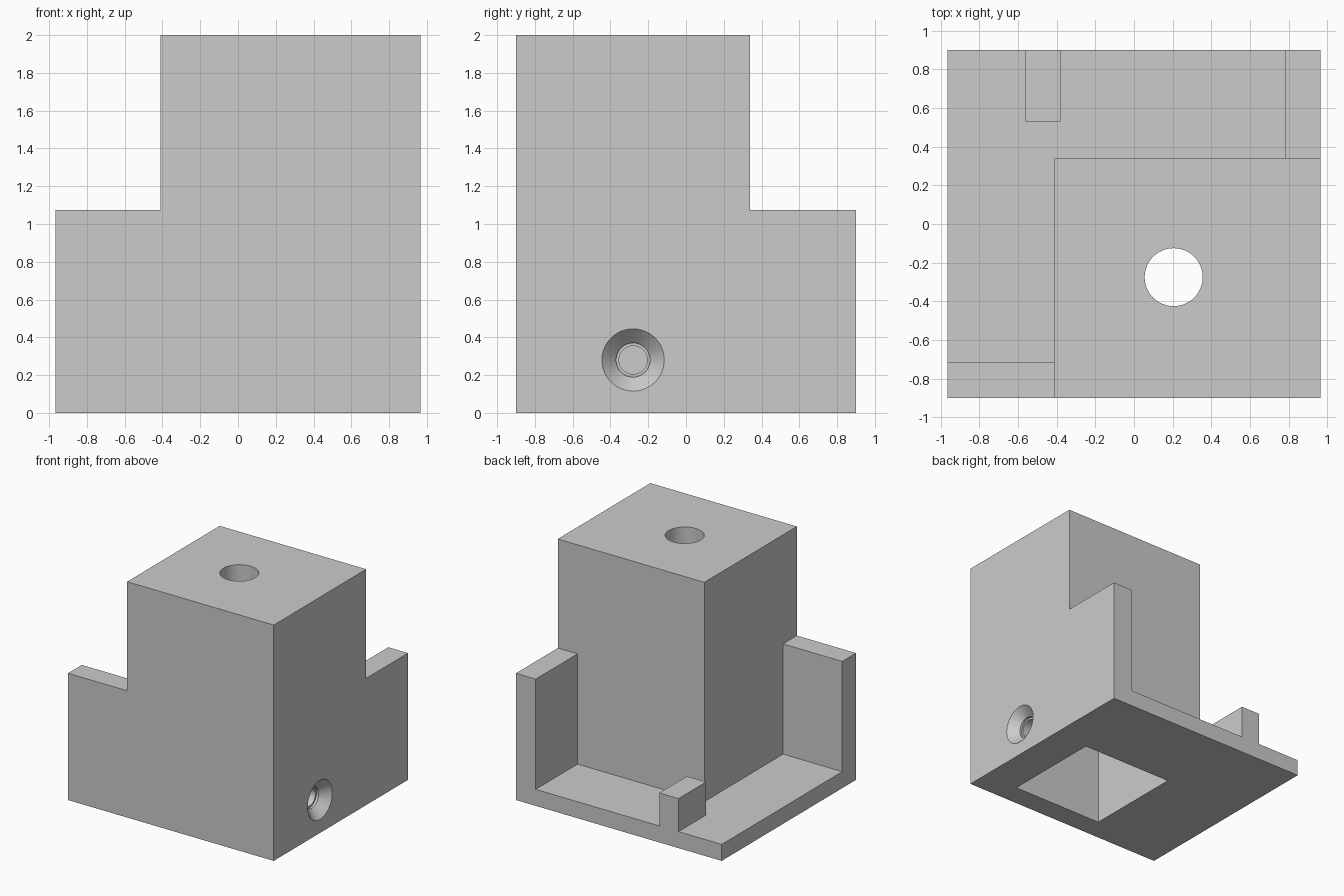
import bpy, bmesh, math
from mathutils import Matrix

if "Cube" in bpy.data.objects:
    bpy.data.objects.remove(bpy.data.objects["Cube"], do_unlink=True)

grey = bpy.data.materials.new("mid grey")
grey.use_nodes = True
tone = (0.6, 0.6, 0.6, 1)
grey.diffuse_color = tone
grey.node_tree.nodes["Principled BSDF"].inputs["Base Color"].default_value = tone


def make(name, bm):
    mesh = bpy.data.meshes.new(name)
    bm.to_mesh(mesh)
    bm.free()
    mesh.materials.append(grey)
    obj = bpy.data.objects.new(name, mesh)
    bpy.context.collection.objects.link(obj)
    return obj


def box(name, x0, x1, y0, y1, z0, z1):
    bm = bmesh.new()
    size = Matrix.Diagonal((x1 - x0, y1 - y0, z1 - z0, 1))
    centre = Matrix.Translation(((x0 + x1) / 2, (y0 + y1) / 2, (z0 + z1) / 2))
    bmesh.ops.create_cube(bm, size=1, matrix=centre @ size)
    return make(name, bm)


def lathe(name, profile, matrix, sides=48):
    """Closed solid from (radius, height) rings, placed by matrix."""
    bm = bmesh.new()
    rings = [[bm.verts.new((r * math.cos(2 * math.pi * i / sides),
                            r * math.sin(2 * math.pi * i / sides), h))
              for i in range(sides)] for r, h in profile]
    for low, high in zip(rings, rings[1:]):
        for i in range(sides):
            j = (i + 1) % sides
            bm.faces.new((low[i], low[j], high[j], high[i]))
    bm.faces.new(rings[0][::-1])
    bm.faces.new(rings[-1])
    bm.transform(matrix)
    bmesh.ops.recalc_face_normals(bm, faces=bm.faces)
    return make(name, bm)


def combine(target, tool, operation):
    mod = target.modifiers.new(tool.name, "BOOLEAN")
    mod.operation, mod.solver, mod.object = operation, "EXACT", tool
    bpy.context.view_layer.objects.active = target
    bpy.ops.object.modifier_apply(modifier=mod.name)
    bpy.data.objects.remove(tool, do_unlink=True)


# Main dimensions
W, D, H = 0.965, 0.9, 2.0
column_x, column_y = -0.41, 0.34
floor_z, wall_z = 0.14, 1.075
far = 1.5

body = box("bracket_body", -W, W, -D, D, 0, H)
cuts = [
    # Shoulders beside and behind the tall column
    box("side_shoulder", -far, column_x, -far, far, wall_z, 3),
    box("back_shoulder", -far, far, column_y, far, wall_z, 3),
    # L-shaped tray between the two upright wings
    box("side_tray", -far, column_x, -0.715, far, floor_z, 3),
    box("back_tray", -far, 0.78, column_y, far, floor_z, 3),
    # Square pocket open at the bottom
    box("pocket", -0.22, 0.64, -0.71, 0.16, -0.5, 1.81),
    # Round hole through the top
    lathe("top_hole", [(0.15, 1.5), (0.15, 2.5)], Matrix.Translation((0.205, -0.275, 0))),
    # Countersunk screw hole in the side
    lathe("screw_hole",
          [(0.075, 0.4), (0.075, 0.87), (0.09, 0.87), (0.09, 0.89), (0.165, W), (0.165, 1.2)],
          Matrix.Translation((0, -0.28, 0.28)) @ Matrix.Rotation(math.pi / 2, 4, "Y")),
]
for cut in cuts:
    combine(body, cut, "DIFFERENCE")

# Small locating post at the back edge
combine(body, box("locating_post", -0.56, -0.38, 0.53, D, 0.07, 0.42), "UNION")

# Merge flat regions left by the cuts
bm = bmesh.new()
bm.from_mesh(body.data)
bmesh.ops.remove_doubles(bm, verts=bm.verts, dist=0.0001)
bmesh.ops.dissolve_limit(bm, angle_limit=0.01, verts=bm.verts, edges=bm.edges)
bm.to_mesh(body.data)
bm.free()

bpy.ops.object.select_all(action="DESELECT")
body.select_set(True)
bpy.context.view_layer.objects.active = body
bpy.ops.object.shade_smooth_by_angle(angle=math.radians(20))
